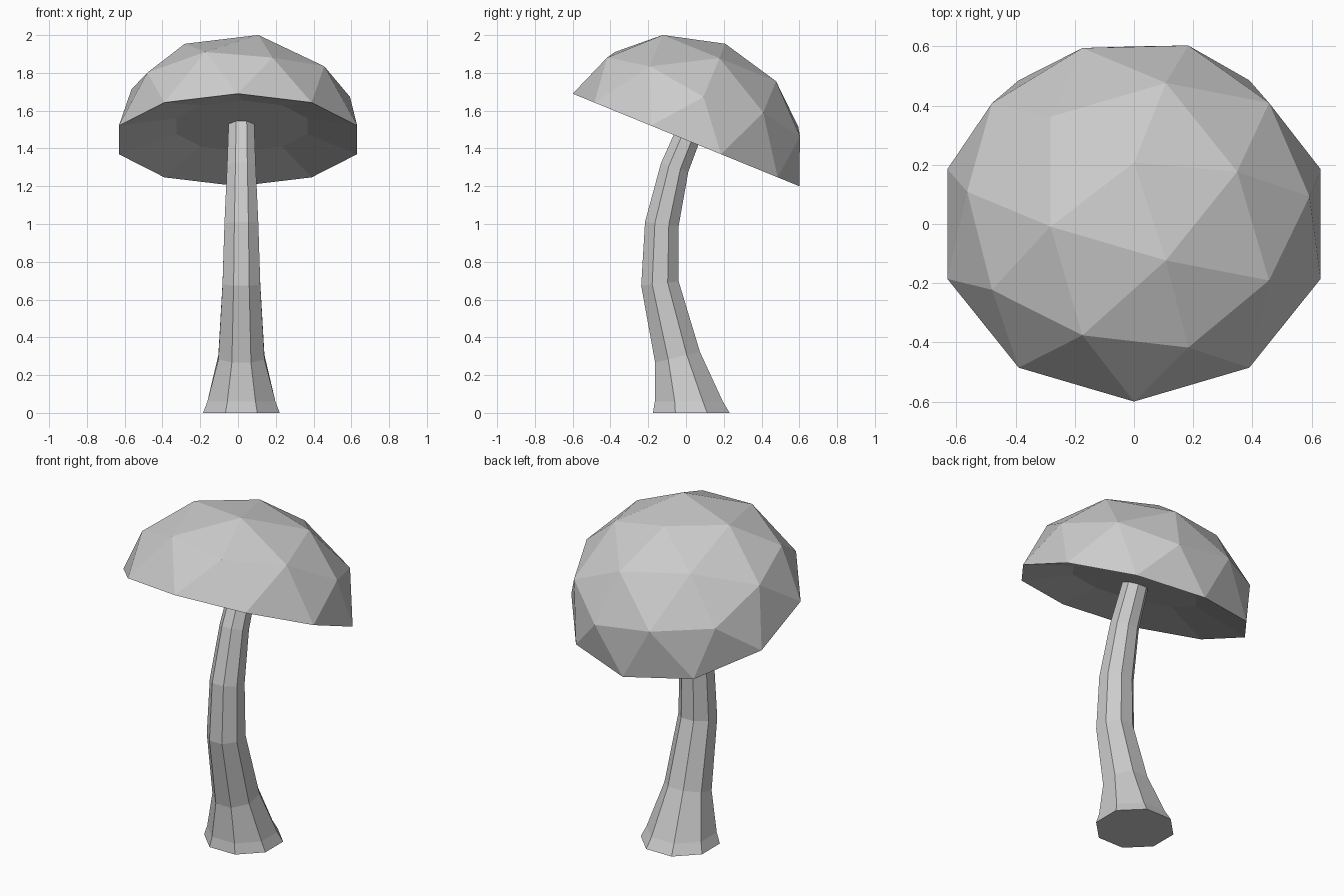
import bpy, bmesh
from math import radians, cos, sin, pi
from mathutils import Vector, Matrix

if "Cube" in bpy.data.objects:
    bpy.data.objects.remove(bpy.data.objects["Cube"])


def finish(bm, name):
    bmesh.ops.recalc_face_normals(bm, faces=bm.faces[:])
    mesh = bpy.data.meshes.new(name)
    bm.to_mesh(mesh)
    bm.free()
    obj = bpy.data.objects.new(name, mesh)
    bpy.context.collection.objects.link(obj)
    return obj


# Cap: upper half of a faceted ball, squashed and tilted backwards
bm = bmesh.new()
bmesh.ops.create_icosphere(bm, subdivisions=2, radius=1)
bmesh.ops.delete(bm, geom=[v for v in bm.verts if v.co.z < -0.01], context='VERTS')
bmesh.ops.scale(bm, vec=(0.663, 0.648, 0.55), verts=bm.verts[:])

# Cap underside: ring sloping up to a shallow flat recess
rim = [e for e in bm.edges if e.is_boundary]
ext = bmesh.ops.extrude_edge_only(bm, edges=rim)['geom']
inner = [g for g in ext if isinstance(g, bmesh.types.BMVert)]
bmesh.ops.scale(bm, vec=(0.55, 0.55, 1), verts=inner)
bmesh.ops.translate(bm, vec=(0.02, 0, 0.08), verts=inner)
bmesh.ops.holes_fill(bm, edges=[e for e in bm.edges if e.is_boundary], sides=0)
cap = finish(bm, "cap")
cap.location = (0, 0, 1.445)
cap.rotation_euler = (radians(-22.2), 0, 0)

# Stem: eight-sided rings along a bent path (y, z, radius)
path = [(0.028, 0.0, 0.22), (0.015, 0.06, 0.195), (-0.045, 0.295, 0.132),
        (-0.138, 0.685, 0.108), (-0.128, 1.0, 0.097),
        (-0.06, 1.30, 0.082), (0.035, 1.53, 0.073)]
SIDES = 8
bm = bmesh.new()
rings = []
for i, (y, z, r) in enumerate(path):
    a, b = path[max(i - 1, 0)], path[min(i + 1, len(path) - 1)]
    across = Vector((0, b[1] - a[1], a[0] - b[0])).normalized()
    if i < 2:
        across = Vector((0, 1, 0))
    ring = []
    for k in range(SIDES):
        t = 2 * pi * (k + 0.5) / SIDES
        ring.append(bm.verts.new(Vector((0.018, y, z)) + r * (cos(t) * Vector((1, 0, 0)) + sin(t) * across)))
    rings.append(ring)
for lo, hi in zip(rings, rings[1:]):
    for k in range(SIDES):
        n = (k + 1) % SIDES
        bm.faces.new((lo[k], lo[n], hi[n], hi[k]))
bm.faces.new(rings[0][::-1])
bm.faces.new(rings[-1])
finish(bm, "stem")
